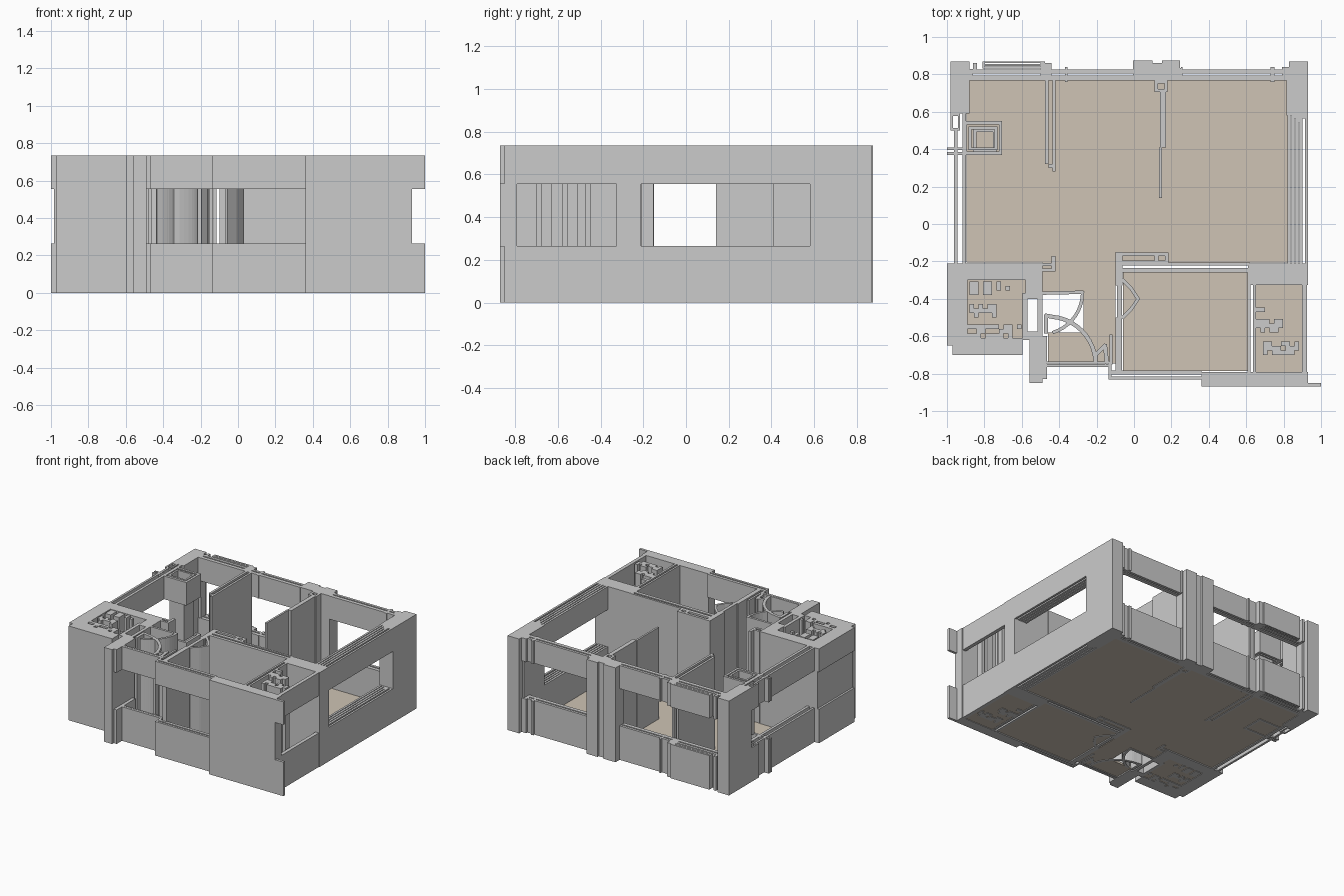
import bpy, bmesh, math, random
from mathutils import Matrix, Vector

H, SILL, HEAD = 0.735, 0.265, 0.555   # wall height, window sill, window head
FULL = [(0, H)]
OPEN = [(0, SILL), (HEAD, H)]
random.seed(4)


def add_box(bm, x0, x1, y0, y1, z0, z1):
    m = Matrix.Translation(((x0 + x1) / 2, (y0 + y1) / 2, (z0 + z1) / 2))
    bmesh.ops.create_cube(bm, size=1, matrix=m @ Matrix.Diagonal((x1 - x0, y1 - y0, z1 - z0, 1)))


def finish(name, bm, mat=None):
    me = bpy.data.meshes.new(name)
    bm.to_mesh(me)
    bm.free()
    ob = bpy.data.objects.new(name, me)
    bpy.context.collection.objects.link(ob)
    if mat:
        me.materials.append(mat)
    return ob


def boxes(name, rects, levels=FULL, mat=None):
    """Rectangles (x0, x1, y0, y1) extruded over each height level."""
    bm = bmesh.new()
    for r in rects:
        for z0, z1 in levels:
            add_box(bm, *r, z0, z1)
    return finish(name, bm, mat)


def ring(x0, x1, y0, y1, t):
    """Four rectangles making a hollow frame in plan."""
    return [(x0, x1, y0, y0 + t), (x0, x1, y1 - t, y1),
            (x0, x0 + t, y0 + t, y1 - t), (x1 - t, x1, y0 + t, y1 - t)]


def path_wall(name, pts, t=0.014, levels=FULL):
    """Thin wall following a plan polyline."""
    bm = bmesh.new()
    for a, b in zip(pts, pts[1:]):
        a, b = Vector(a), Vector(b)
        d = b - a
        c = (a + b) / 2
        for z0, z1 in levels:
            m = (Matrix.Translation((c.x, c.y, (z0 + z1) / 2))
                 @ Matrix.Rotation(math.atan2(d.y, d.x), 4, 'Z')
                 @ Matrix.Diagonal((d.length + t * 0.6, t, z1 - z0, 1)))
            bmesh.ops.create_cube(bm, size=1, matrix=m)
    return finish(name, bm)


def arc(cx, cy, r, a0, a1, n):
    return [(cx + r * math.cos(math.radians(a0 + (a1 - a0) * i / n)),
             cy + r * math.sin(math.radians(a0 + (a1 - a0) * i / n))) for i in range(n + 1)]


# Floors
tan = bpy.data.materials.new("floor_tan")
tan.diffuse_color = (0.62, 0.55, 0.46, 1)
for name, rects in {
    "main_floor": [(-0.895, 0.82, -0.205, 0.768)],
    "side_room_floor": [(-0.06, 0.61, -0.785, -0.255)],
    "wet_room_floor": [(0.65, 0.898, -0.795, -0.32)],
    "service_room_floor": [(-0.89, -0.58, -0.61, -0.30)],
    "hall_floor": [(-0.27, -0.10, -0.745, -0.205), (-0.49, -0.27, -0.36, -0.205),
                   (-0.46, -0.27, -0.745, -0.58)],
}.items():
    boxes(name, rects, [(0.004, 0.02)], tan)

# Corner and middle piers
boxes("back_left_pier", [(-0.98, -0.88, 0.59, 0.87), (-0.88, -0.86, 0.77, 0.83)])
boxes("back_right_pier", [(0.83, 0.93, 0.58, 0.87), (0.815, 0.83, 0.58, 0.83)])
boxes("back_middle_pier", [(-0.005, 0.10, 0.835, 0.875), (0.10, 0.15, 0.835, 0.86),
                           (0.15, 0.245, 0.835, 0.875), (-0.005, 0.25, 0.768, 0.835)])

# Back wall with two wide windows
boxes("back_window_wall",
      [(-0.88, 0.0, 0.805, 0.825), (-0.88, 0.0, 0.766, 0.795),
       (0.25, 0.83, 0.805, 0.825), (0.25, 0.83, 0.766, 0.795),
       (-0.86, -0.84, 0.82, 0.86), (-0.50, -0.44, 0.79, 0.86), (-0.37, -0.355, 0.76, 0.84),
       (0.25, 0.26, 0.78, 0.84), (0.73, 0.75, 0.76, 0.84), (0.79, 0.83, 0.77, 0.84)], OPEN)
boxes("back_window_frame", ring(-0.81, -0.475, 0.832, 0.87, 0.01)
      + [(-0.80, -0.48, 0.846, 0.856)], OPEN)

# Right wall: layered strips around a window
boxes("right_window_wall",
      [(x, x + 0.016, -0.21, 0.58) for x in (0.82, 0.842, 0.864, 0.886, 0.914)]
      + [(0.842, 0.93, 0.565, 0.58), (0.864, 0.90, 0.54, 0.565)], OPEN)
boxes("right_wall_block", [(0.61, 0.93, -0.325, -0.21)])

# Left wall: twin strips with a window
boxes("left_window_wall", [(-0.962, -0.945, -0.21, 0.51), (-0.918, -0.897, -0.21, 0.59),
                           (-1.0, -0.90, 0.37, 0.385), (-1.0, -0.90, 0.395, 0.41)]
      + ring(-0.98, -0.93, 0.50, 0.59, 0.012), OPEN)
boxes("left_duct_upper", ring(-0.91, -0.705, 0.37, 0.55, 0.018)
      + ring(-0.885, -0.73, 0.395, 0.52, 0.015), [(HEAD, H)])
boxes("left_duct_lower", ring(-0.91, -0.705, 0.37, 0.55, 0.018), [(0, SILL)])
boxes("left_duct_column", ring(-0.86, -0.735, 0.385, 0.51, 0.018), [(SILL, HEAD)])

# Partitions inside the main room
boxes("left_partition", [(-0.475, -0.457, 0.33, 0.77), (-0.437, -0.42, 0.28, 0.77),
                         (-0.457, -0.437, 0.30, 0.32), (-0.475, -0.457, 0.32, 0.34)])
boxes("right_partition", [(0.14, 0.172, 0.41, 0.72), (0.135, 0.15, 0.14, 0.41)]
      + ring(0.11, 0.18, 0.705, 0.77, 0.018))

# Service room at front left
boxes("service_room_walls",
      [(-0.985, -0.89, -0.65, -0.21), (-0.89, -0.49, -0.30, -0.21),
       (-0.97, -0.595, -0.70, -0.61), (-0.595, -0.57, -0.61, -0.37),
       (-0.58, -0.49, -0.40, -0.29), (-0.515, -0.49, -0.58, -0.40),
       (-0.595, -0.49, -0.62, -0.575), (-0.49, -0.42, -0.225, -0.208),
       (-0.49, -0.42, -0.255, -0.238), (-0.44, -0.42, -0.255, -0.17)])
boxes("service_room_outer_strip", [(-1.0, -0.985, -0.65, -0.21)], OPEN)
boxes("front_left_pier", [(-0.56, -0.49, -0.85, -0.60)])

# Entry wall and the front window wall
boxes("entry_wall", [(-0.49, -0.13, -0.765, -0.748), (-0.49, -0.465, -0.83, -0.60),
                     (-0.49, -0.13, -0.745, -0.735)], OPEN)
boxes("front_window_wall", [(-0.135, 0.36, -0.832, -0.815), (-0.135, 0.36, -0.805, -0.782),
                            (-0.135, -0.12, -0.832, -0.74)], OPEN)
boxes("front_right_wall", [(0.36, 0.93, -0.87, -0.79)])
boxes("front_right_fin", [(0.93, 1.0, -0.87, -0.85)], OPEN)

# Hall and side room walls
boxes("hall_wall", [(-0.10, -0.062, -0.33, -0.15), (-0.09, -0.065, -0.50, -0.33),
                    (-0.10, -0.065, -0.79, -0.50), (-0.13, -0.115, -0.75, -0.59)])
boxes("cupboard", ring(-0.10, 0.185, -0.215, -0.152, 0.02) + [(0.11, 0.13, -0.20, -0.16)])
boxes("side_room_back_wall", [(-0.08, 0.62, -0.222, -0.206), (-0.08, 0.62, -0.26, -0.235)])
boxes("dividing_wall", [(0.607, 0.622, -0.79, -0.25), (0.636, 0.652, -0.79, -0.32)])
boxes("wet_room_window_wall", [(0.897, 0.925, -0.80, -0.325)], OPEN)

# Door swings traced as thin walls
path_wall("inner_door_swing", [(-0.50, -0.37), (-0.275, -0.365)]
          + arc(-0.50, -0.365, 0.225, -5, -72, 9), 0.018)
path_wall("entry_door_swing", [(-0.47, -0.58), (-0.47, -0.49)]
          + arc(-0.46, -0.75, 0.255, 85, 5, 10)
          + [(-0.205, -0.70), (-0.155, -0.65), (-0.145, -0.74)], 0.022)
path_wall("side_door_swing", [(-0.06, -0.30), (-0.015, -0.345), (0.022, -0.40),
                              (-0.015, -0.455), (-0.06, -0.50)], 0.018)


# Irregular posts filling the two service areas
def stubs(name, rows, cell=0.024):
    rects = []
    for x0, x1, y0, y1 in rows:
        for i in range(int((x1 - x0) / cell)):
            for j in range(int((y1 - y0) / cell)):
                if random.random() < 0.6:
                    x, y = x0 + i * cell, y0 + j * cell
                    rects.append((x, x + cell * 1.02, y, y + cell * 1.02))
    boxes(name, rects)


stubs("service_room_posts", [(-0.88, -0.65, -0.38, -0.30), (-0.88, -0.73, -0.50, -0.42),
                             (-0.89, -0.60, -0.61, -0.53)])
stubs("wet_room_posts", [(0.652, 0.71, -0.47, -0.395), (0.652, 0.82, -0.58, -0.50),
                         (0.69, 0.90, -0.70, -0.62)])
